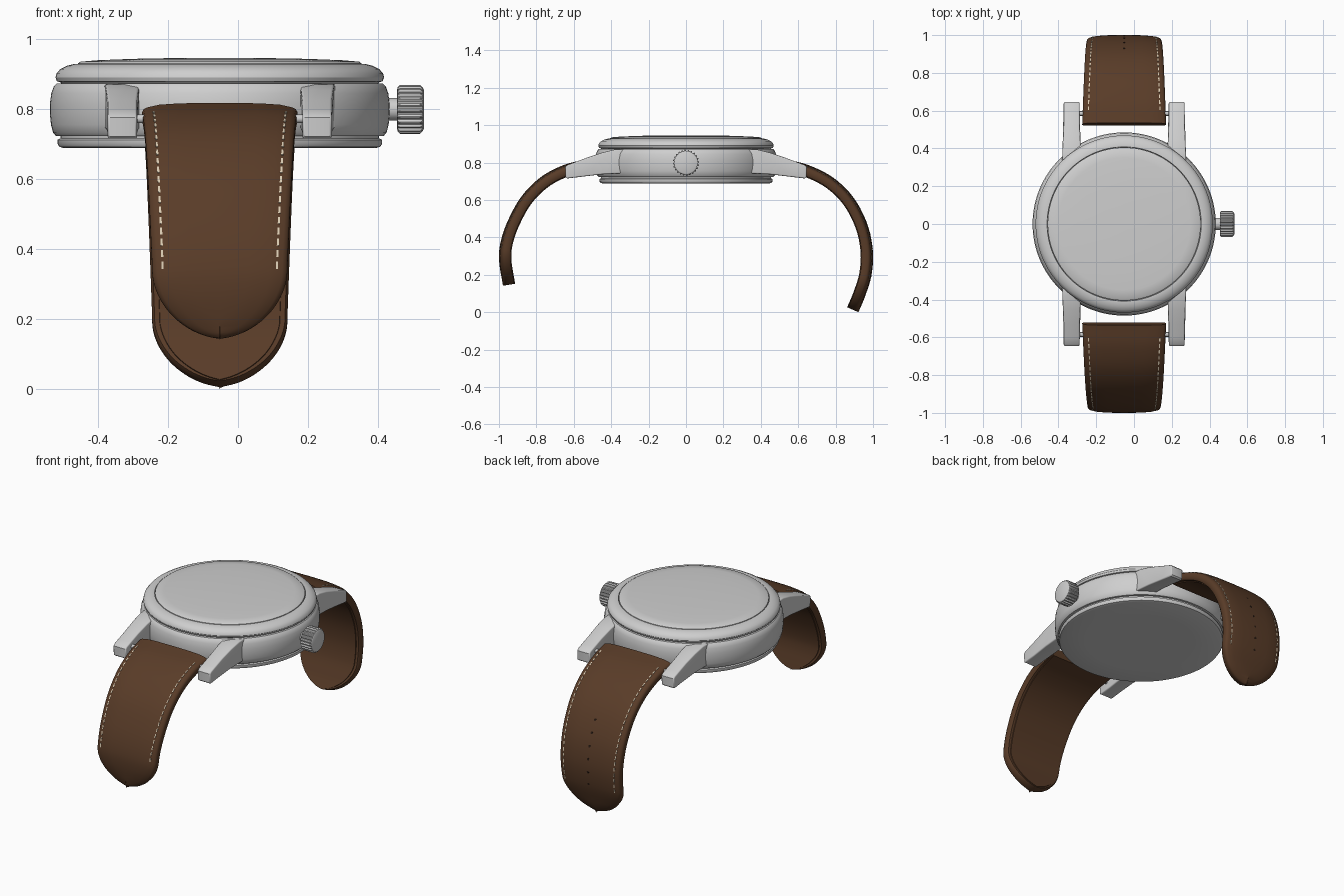
import bpy, bmesh, math
from mathutils import Vector

cube = bpy.data.objects.get("Cube")
if cube:
    bpy.data.objects.remove(cube, do_unlink=True)

CX = -0.052  # case axis; the crown shifts it off centre


def material(name, rgb):
    m = bpy.data.materials.new(name)
    m.use_nodes = True
    m.diffuse_color = (*rgb, 1)
    bsdf = m.node_tree.nodes["Principled BSDF"]
    bsdf.inputs["Base Color"].default_value = (*rgb, 1)
    bsdf.inputs["Roughness"].default_value = 0.5
    return m


STEEL = material("steel", (0.62, 0.62, 0.62))
LEATHER = material("brown leather", (0.1, 0.045, 0.021))
THREAD = material("cream thread", (0.7, 0.6, 0.45))
DARK = material("dark hole", (0.02, 0.01, 0.006))


def finish(bm, name, mat, angle=32):
    bmesh.ops.remove_doubles(bm, verts=bm.verts, dist=0.00002)
    bmesh.ops.recalc_face_normals(bm, faces=bm.faces)
    me = bpy.data.meshes.new(name)
    bm.to_mesh(me)
    bm.free()
    me.materials.append(mat)
    ob = bpy.data.objects.new(name, me)
    bpy.context.collection.objects.link(ob)
    bpy.ops.object.select_all(action="DESELECT")
    ob.select_set(True)
    bpy.context.view_layer.objects.active = ob
    bpy.ops.object.shade_smooth_by_angle(angle=math.radians(angle))
    return ob


def loft(bm, rings, caps=True):
    """Skin a list of closed point rings."""
    rows = [[bm.verts.new(p) for p in ring] for ring in rings]
    n = len(rows[0])
    for a, b in zip(rows, rows[1:]):
        for i in range(n):
            j = (i + 1) % n
            bm.faces.new((a[i], a[j], b[j], b[i]))
    if caps:
        bm.faces.new(rows[0])
        bm.faces.new(rows[-1])


def lathe(name, profile, mat, steps=128):
    bm = bmesh.new()
    turn = [2 * math.pi * i / steps for i in range(steps)]
    loft(bm, [[(CX + r * math.cos(a), r * math.sin(a), z) for a in turn] for r, z in profile])
    return finish(bm, name, mat)


# Case: back, middle, bezel and domed crystal
lathe("case_back", [(0.3, 0.688), (0.445, 0.688), (0.458, 0.692), (0.463, 0.7),
                    (0.463, 0.712), (0.455, 0.716), (0.455, 0.73)], STEEL)
lathe("case_middle", [(0.44, 0.722), (0.468, 0.723), (0.476, 0.732), (0.482, 0.755), (0.485, 0.785),
                      (0.485, 0.815), (0.481, 0.845), (0.474, 0.864), (0.466, 0.872), (0.44, 0.873)], STEEL)
lathe("bezel", [(0.45, 0.87), (0.455, 0.876), (0.465, 0.879), (0.469, 0.89), (0.466, 0.902),
                (0.455, 0.914), (0.437, 0.923), (0.418, 0.928), (0.408, 0.928), (0.406, 0.915)], STEEL)
lathe("crystal", [(0.405, 0.91), (0.405, 0.93), (0.398, 0.935), (0.35, 0.939), (0.25, 0.943),
                  (0.12, 0.9455), (0.01, 0.946)], STEEL)

# Crown with square-cut ribs, on a short stem
TEETH = 24


def rib_ring(x, k):
    ring = []
    for i in range(TEETH * 4):
        a = 2 * math.pi * (i + 0.5) / (TEETH * 4)
        r = min(k, 0.07 if i % 4 < 2 else 0.063)
        ring.append((x, r * math.cos(a), 0.799 + r * math.sin(a)))
    return ring


bm = bmesh.new()
loft(bm, [rib_ring(x, k) for x, k in
          [(0.454, 0.055), (0.456, 0.063), (0.462, 0.07), (0.52, 0.07), (0.527, 0.063), (0.531, 0.055)]])
finish(bm, "crown", STEEL)


def rod(name, x0, x1, y, z, r):
    bm = bmesh.new()
    turn = [2 * math.pi * i / 24 for i in range(24)]
    loft(bm, [[(x, y + r * math.cos(a), z + r * math.sin(a)) for a in turn] for x in (x0, x1)])
    finish(bm, name, STEEL)


rod("crown_stem", 0.41, 0.46, 0, 0.799, 0.032)

# Four lugs: side profile, narrowing towards the tip
LUG = [(0.33, 0.872), (0.38, 0.87), (0.45, 0.853), (0.53, 0.826), (0.6, 0.8), (0.635, 0.787),
       (0.646, 0.776), (0.644, 0.722), (0.635, 0.715), (0.56, 0.724), (0.45, 0.737), (0.33, 0.743)]


def lug(name, sx, sy):
    bm = bmesh.new()
    rings = []
    for side in (-1, 1):
        ring = []
        for y, z in LUG:
            half = 0.051 - 0.009 * min(1, (y - 0.33) / 0.2)
            ring.append((CX + sx * (0.278 + side * half), sy * y, z))
        rings.append(ring)
    loft(bm, rings)
    bmesh.ops.recalc_face_normals(bm, faces=bm.faces)
    rim = [e for e in bm.edges if e.calc_face_angle(0) > 1]
    bmesh.ops.bevel(bm, geom=rim, offset=0.007, segments=3, profile=0.5, affect="EDGES")
    finish(bm, name, STEEL, 40)


for sx, side in ((-1, "right"), (1, "left")):
    for sy, end in ((-1, "front"), (1, "back")):
        lug(f"{end}_{side}_lug", sx, sy)
for sy, end in ((-1, "front"), (1, "back")):
    rod(f"{end}_spring_bar", CX - 0.25, CX + 0.25, sy * 0.585, 0.772, 0.012)


class Path:
    """Smooth curve in the yz plane, sampled by length."""

    def __init__(self, pts):
        p = [Vector((0, *q)) for q in pts]
        p = [2 * p[0] - p[1]] + p + [2 * p[-1] - p[-2]]
        self.pts = []
        for a, b, c, d in zip(p, p[1:], p[2:], p[3:]):
            for i in range(24):
                t = i / 24
                self.pts.append(0.5 * (2 * b + (c - a) * t + (2 * a - 5 * b + 4 * c - d) * t * t
                                       + (3 * b - a - 3 * c + d) * t ** 3))
        self.pts.append(p[-2])
        self.len = [0]
        for a, b in zip(self.pts, self.pts[1:]):
            self.len.append(self.len[-1] + (b - a).length)
        self.total = self.len[-1]

    def at(self, s):
        i = next((k for k in range(1, len(self.len)) if self.len[k] >= s), len(self.len) - 1)
        a, b = self.pts[i - 1], self.pts[i]
        return a.lerp(b, (s - self.len[i - 1]) / (self.len[i] - self.len[i - 1]))

    def frame(self, s):
        """Point, tangent and outward normal."""
        t = (self.at(min(s + 0.02, self.total)) - self.at(max(s - 0.02, 0))).normalized()
        n = Vector((0, -t.z, t.y))
        p = self.at(s)
        return p, t, n if n.dot(p - Vector((0, 0, 0.3))) > 0 else -n


def strap_half(path, s):
    w = 0.222 - 0.029 * min(1, s / (path.total - 0.2))
    t = max(0, 1 - (path.total - s) / 0.19)
    return w * max(0, 1 - t ** 1.8) ** (1 / 1.8)


# Half section: inset from the edge (None is the middle) and height, lining to crown
SECTION = [(None, -0.031), (0.022, -0.031), (0.021, -0.027), (0.007, -0.026), (0, -0.016), (0, 0.008),
           (0.005, 0.017), (0.015, 0.022), (0.05, 0.03), (0.11, 0.034), (None, 0.035)]


def strap(name, path, stitch_end):
    bm = bmesh.new()
    rings = []
    body = [(path.total - 0.19) * i / 40 for i in range(40)]
    tip = [path.total - 0.19 * (1 - math.sin(math.pi / 2 * i / 24)) for i in range(25)]
    for s in body + tip:
        p, t, n = path.frame(s)
        w = strap_half(path, s)
        half = [(0 if d is None else max(0.0005, w - d), v) for d, v in SECTION]
        ring = half + [(-u, v) for u, v in half[-2:0:-1]]
        rings.append([p + n * v + Vector((CX + u, 0, 0)) for u, v in ring])
    loft(bm, rings)
    finish(bm, name, LEATHER, 35)

    # Rows of thread dashes along both edges
    bm = bmesh.new()
    s = 0.07
    while s + 0.02 < stitch_end:
        for side in (-1, 1):
            rings = []
            for q in (s, s + 0.02):
                p, t, n = path.frame(q)
                u = side * (strap_half(path, q) - 0.03)
                rings.append([p + n * v + Vector((CX + u + du, 0, 0)) for du, v in
                              ((-0.003, 0.022), (0.003, 0.022), (0.003, 0.0275), (-0.003, 0.0275))])
            loft(bm, rings)
        s += 0.032
    finish(bm, name + "_stitching", THREAD)


def disc_row(name, path, stations):
    bm = bmesh.new()
    for s in stations:
        p, t, n = path.frame(s)
        turn = [2 * math.pi * i / 12 for i in range(12)]
        loft(bm, [[p + n * v + t * 0.007 * math.sin(a) + Vector((CX + 0.007 * math.cos(a), 0, 0))
                   for a in turn] for v in (0.03, 0.0355)])
    finish(bm, name, DARK)


# Straps: a short front one and a longer back one with buckle holes
front = Path([(-0.528, 0.783), (-0.642, 0.754), (-0.754, 0.695), (-0.85, 0.6), (-0.92, 0.476),
              (-0.958, 0.364), (-0.964, 0.273), (-0.944, 0.147)])
back = Path([(0.528, 0.783), (0.642, 0.754), (0.765, 0.692), (0.866, 0.594), (0.936, 0.46),
             (0.964, 0.326), (0.957, 0.203), (0.924, 0.095), (0.89, 0.014)])
strap("front_strap", front, front.total - 0.17)
strap("back_strap", back, back.total - 0.17)
disc_row("strap_holes", back, [back.total - 0.2 - 0.07 * i for i in range(6)])
